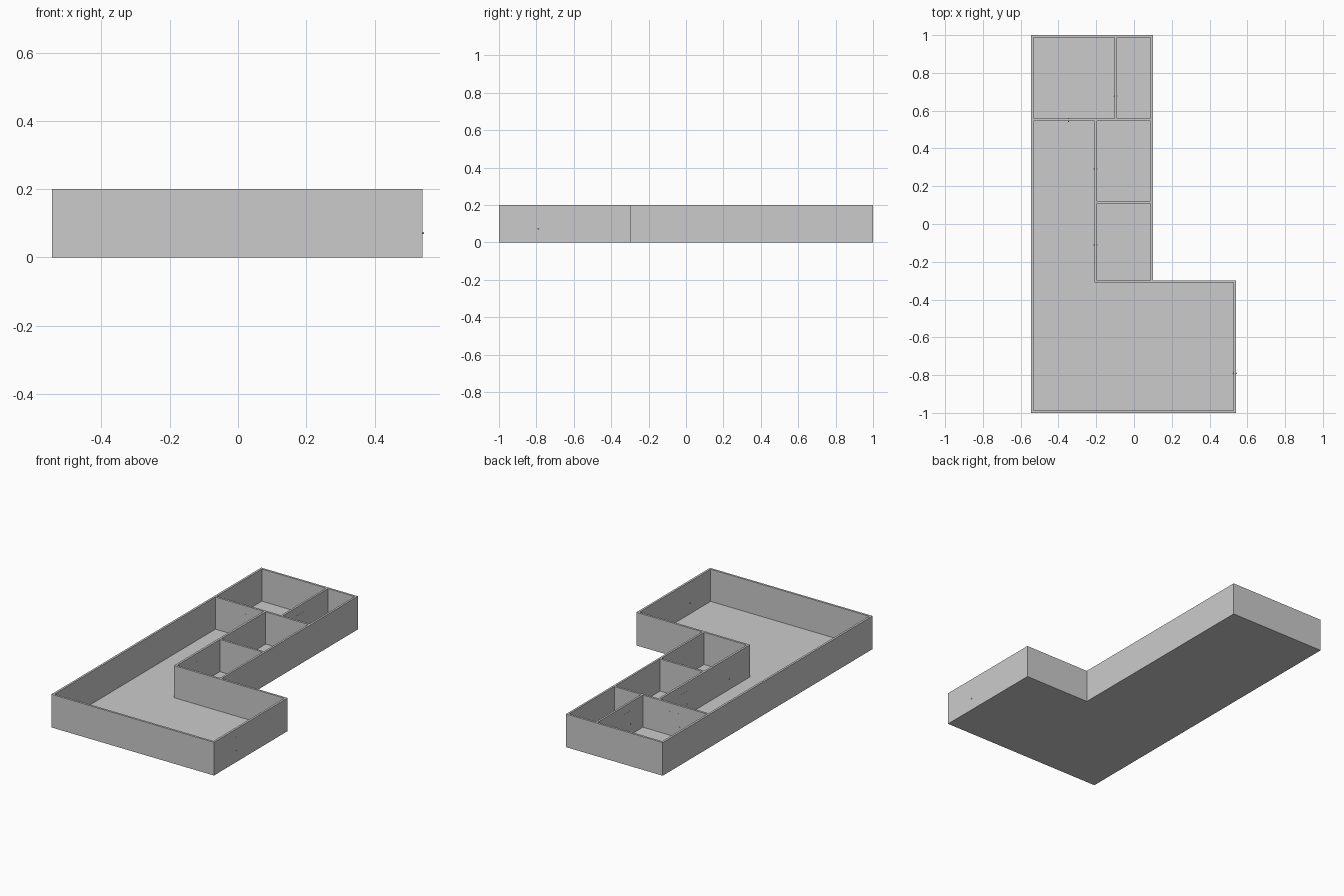
import bpy, bmesh
from mathutils import Vector, Matrix

if "Cube" in bpy.data.objects:
    bpy.data.objects.remove(bpy.data.objects["Cube"])

H = 0.2          # wall height
FLOOR = 0.006    # floor thickness


def make_object(name, bm):
    bmesh.ops.recalc_face_normals(bm, faces=bm.faces)
    mesh = bpy.data.meshes.new(name)
    bm.to_mesh(mesh)
    bm.free()
    obj = bpy.data.objects.new(name, mesh)
    bpy.context.collection.objects.link(obj)
    return obj


def add_prism(bm, outline, z0, z1):
    face = bm.faces.new([bm.verts.new((x, y, z0)) for x, y in outline])
    top = bmesh.ops.extrude_face_region(bm, geom=[face])["geom"]
    verts = [v for v in top if isinstance(v, bmesh.types.BMVert)]
    bmesh.ops.translate(bm, verts=verts, vec=(0, 0, z1 - z0))


def rect(x0, x1, y0, y1):
    return [(x0, y0), (x1, y0), (x1, y1), (x0, y1)]


# House body: L-shaped footprint
bm = bmesh.new()
add_prism(bm, [(-0.545, -1), (0.54, -1), (0.54, -0.298), (0.1, -0.298),
               (0.1, 1), (-0.545, 1)], 0, H)
house = make_object("floor_and_walls", bm)

# Rooms hollowed out from above
rooms = [
    [(-0.532, -0.987), (0.527, -0.987), (0.527, -0.311), (-0.21, -0.311),
     (-0.21, 0.545), (-0.532, 0.545)],
    rect(-0.532, -0.103, 0.558, 0.987),
    rect(-0.091, 0.088, 0.558, 0.987),
    rect(-0.197, 0.088, 0.122, 0.545),
    rect(-0.197, 0.088, -0.298, 0.109),
]
bm = bmesh.new()
for outline in rooms:
    add_prism(bm, outline, FLOOR, H + 0.1)
cutter = make_object("room_cutter", bm)
cutter.hide_render = True
cutter.hide_set(True)
cut = house.modifiers.new("rooms", 'BOOLEAN')
cut.operation = 'DIFFERENCE'
cut.solver = 'EXACT'
cut.object = cutter


# Doors: thin leaf set in the wall, with a small knob on each side
def door(name, knob, along, normal, width=0.085, height=0.15, wall=0.0135):
    knob, along, normal = Vector(knob), Vector(along), Vector(normal)
    centre = knob + along * (width / 2 - 0.01)
    size = [abs(along[i]) * width + abs(normal[i]) * wall for i in range(2)]
    x, y = size[0] / 2, size[1] / 2
    bm = bmesh.new()
    add_prism(bm, rect(centre.x - x, centre.x + x, centre.y - y, centre.y + y),
              0.001, height)
    make_object(name, bm)
    bm = bmesh.new()
    for side in (-1, 1):
        p = knob + normal * side * (wall / 2 + 0.0013)
        bmesh.ops.create_uvsphere(bm, u_segments=12, v_segments=8, radius=0.003,
                                  matrix=Matrix.Translation((p.x, p.y, 0.072)))
    for f in bm.faces:
        f.smooth = True
    make_object(name + "_knobs", bm)


X, Y = (1, 0), (0, 1)
door("entrance_door", (0.5335, -0.79), Y, X)
door("lower_room_door", (-0.2035, -0.11), Y, X)
door("middle_room_door", (-0.2035, 0.29), Y, X)
door("upper_side_door", (-0.097, 0.677), Y, X)
door("upper_room_door", (-0.347, 0.5515), X, Y)
